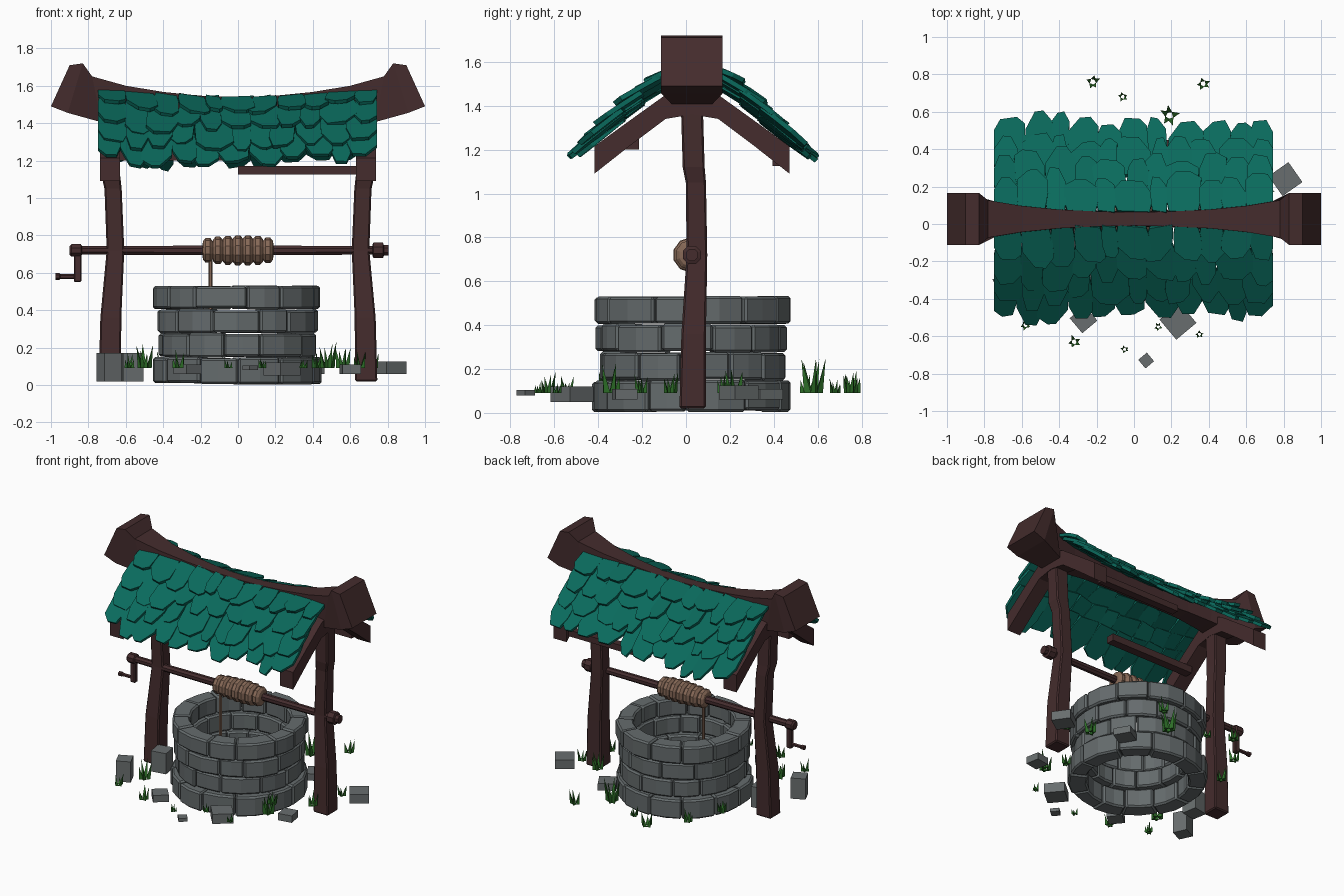
import bpy, bmesh, math, random
from mathutils import Vector, Matrix

if "Cube" in bpy.data.objects:
    bpy.data.objects.remove(bpy.data.objects["Cube"])

random.seed(4)
R = random.uniform
CY = 0.027  # y of the well's middle line


def mat(name, col):
    m = bpy.data.materials.new(name)
    m.diffuse_color = (*col, 1)
    m.use_nodes = True
    m.node_tree.nodes["Principled BSDF"].inputs["Base Color"].default_value = m.diffuse_color
    return m


WOOD = mat("dark wood", (0.058, 0.025, 0.026))
TEAL = mat("teal shingle", (0.003, 0.143, 0.107))
STONE = mat("well stone", (0.13, 0.148, 0.152))
ROCK = mat("loose rock", (0.14, 0.155, 0.157))
ROPE = mat("rope", (0.24, 0.14, 0.095))
GRASS = mat("grass", (0.025, 0.15, 0.02))


def loft(bm, rings):
    """Skin equal-length rings of points and cap both ends."""
    vs = [[bm.verts.new(p) for p in r] for r in rings]
    n = len(vs[0])
    for a, b in zip(vs, vs[1:]):
        for i in range(n):
            j = (i + 1) % n
            bm.faces.new((a[i], a[j], b[j], b[i]))
    bm.faces.new(vs[0][::-1])
    bm.faces.new(vs[-1])


def finish(name, bm, m, bevel=0):
    bmesh.ops.recalc_face_normals(bm, faces=bm.faces)
    me = bpy.data.meshes.new(name)
    bm.to_mesh(me)
    bm.free()
    me.materials.append(m)
    ob = bpy.data.objects.new(name, me)
    bpy.context.collection.objects.link(ob)
    if bevel:
        b = ob.modifiers.new("bevel", 'BEVEL')
        b.width, b.segments = bevel, 1
    return ob


def part(name, rings, m, bevel=0):
    bm = bmesh.new()
    loft(bm, rings)
    return finish(name, bm, m, bevel)


def lathe_x(name, profile, m, sides=8, y=CY, z=0.72):
    """Turned part along x from (x, radius) pairs."""
    part(name, [[(x, y + r * math.cos(2 * math.pi * (k + .5) / sides),
                  z + r * math.sin(2 * math.pi * (k + .5) / sides)) for k in range(sides)]
                for x, r in profile], m)


def box(name, x0, x1, y0, y1, z0, z1, m, bevel=0):
    part(name, [[(x0, y0, z), (x1, y0, z), (x1, y1, z), (x0, y1, z)] for z in (z0, z1)], m, bevel)


# sagging ridge beam with flared ends: (bottom x, z, half width, top x, z, half width)
half = [(-1, 1.49, .14, -.90, 1.71, .14), (-.91, 1.455, .14, -.83, 1.72, .14),
        (-.73, 1.405, .09, -.78, 1.65, .10), (-.58, 1.42, .07, -.6, 1.60, .07),
        (-.40, 1.43, .055, -.40, 1.567, .05), (-.2, 1.425, .045, -.2, 1.547, .04),
        (0, 1.42, .04, 0, 1.54, .036)]
full = half + [(-a, b, c, -d, e, f) for a, b, c, d, e, f in half[-2::-1]]
part("ridge_beam", [[(a, CY - c, b), (a, CY + c, b), (d, CY + f, e), (d, CY - f, e)]
                    for a, b, c, d, e, f in full], WOOD)

# posts and rafters on both sides
for s, side in ((-1, "left"), (1, "right")):
    secs = [(.02, .685, .03, .06), (.36, .68, .035, .056), (.72, .655, .05, .047),
            (1.05, .668, .045, .046), (1.12, .68, .035, .05), (1.46, .685, .025, .05)]
    part(side + "_post", [[(s * cx - h, cy - h, z), (s * cx + h, cy - h, z),
                           (s * cx + h, cy + h, z), (s * cx - h, cy + h, z)]
                          for z, cx, cy, h in secs], WOOD, .008)
    for t, face in ((-1, "front"), (1, "back")):
        secs = [(0, 1.36, 1.50), (.12, 1.34, 1.45), (.28, 1.22, 1.335), (.445, 1.09, 1.215)]
        part(f"{side}_{face}_rafter",
             [[(s * .685 - .053, CY + t * d, a), (s * .685 + .053, CY + t * d, a),
               (s * .685 + .053, CY + t * d, b), (s * .685 - .053, CY + t * d, b)]
              for d, a, b in secs], WOOD)

# half-length purlins under the eaves
box("front_purlin", -.68, 0, -.275, -.215, 1.20, 1.25, WOOD)
box("back_purlin", 0, .64, .395, .45, 1.125, 1.17, WOOD)


# roof shingles
def roof_z(x, d):
    pts = [(0, 1.60), (.1, 1.55), (.2, 1.48), (.32, 1.375), (.42, 1.275), (.5, 1.19), (.7, 1.05)]
    for (a, za), (b, zb) in zip(pts, pts[1:]):
        if d <= b:
            break
    return za + (zb - za) * (d - a) / (b - a) - .06 * (1 - (x / .75) ** 2)


for t, face in ((-1, "front"), (1, "back")):
    bm = bmesh.new()
    for row, bottom in enumerate((.485, .4, .3, .2)):
        n = 11
        edges = [-.745 + 1.485 * (k + (R(-.25, .25) if 0 < k < n else 0)) / n for k in range(n + 1)]
        for k in range(n):
            cx, w = (edges[k] + edges[k + 1]) / 2, edges[k + 1] - edges[k] + .008
            d1 = bottom + R(-.025, .02) + (.035 if abs(cx + .45) < .12 else 0)
            d0 = max(.03, bottom - .18)
            L = d1 - d0
            tw, lift, lean = R(-.012, .012), R(.025, .045), R(-.15, .15)
            outline = [(-.42, 0), (.42, 0), (.5, .3), (.5, R(.6, .85)), (R(.12, .32), 1),
                       (R(-.32, -.12), 1), (-.5, R(.6, .85)), (-.5, .3)]
            z0, z1 = roof_z(cx, d0), roof_z(cx, d1)
            slope = Vector((0, t * L, z1 - z0))
            nrm = Vector((1, 0, 0)).cross(slope).normalized()
            nrm *= 1 if nrm.z > 0 else -1
            sag = .16 * cx / .75  # follow the sag across the roof
            rings = []
            for th in (0, .022):
                ring = []
                for u, v in outline:
                    side = 0 if abs(cx) > .6 else lean * v * w
                    p = Vector((cx + u * w + side, CY + t * d0, z0 + u * w * sag))
                    ring.append(p + slope * (v + u * lean * .8) + nrm * (th + lift * v + tw * u))
                rings.append(ring)
            loft(bm, rings)
    finish(face + "_shingles", bm, TEAL)

# windlass axle, collar, crank and handle
lathe_x("axle", [(-.88, .024), (-.3, .027), (.3, .027), (.76, .024)], WOOD)
lathe_x("axle_end_right", [(.72, .036), (.725, .045), (.775, .045), (.78, .03), (.805, .03)], WOOD)
lathe_x("axle_end_left", [(-.9, .026), (-.89, .036), (-.84, .036), (-.835, .026)], WOOD)
box("crank_arm", -.877, -.837, CY - .018, CY + .018, .55, .75, WOOD, .006)
lathe_x("crank_handle", [(-.975, .018), (-.955, .018), (-.95, .013), (-.85, .013)], WOOD, 6, z=.58)

# rope coil and hanging rope
coil = [(-.19, .03)]
for k in range(7):
    x, r = -.187 + k * .0535, (.066, .073, .077, .08, .08, .077, .068)[k]
    coil += [(x, r - .016), (x + .014, r), (x + .038, r), (x + .052, r - .016)]
lathe_x("rope_coil", coil + [(.19, .03)], ROPE, 10, y=.02)
part("hanging_rope", [[(-.147 + .011 * math.cos(a * math.pi / 3), .01 + .011 * math.sin(a * math.pi / 3), z)
                       for a in range(6)] for z in (.3, .7)], ROPE)

# well: four courses of curved bricks
for row, (z0, z1, ro) in enumerate(((.01, .145, .452), (.15, .274, .42), (.28, .402, .432), (.408, .528, .445))):
    bm = bmesh.new()
    n, a = 12, row * .37
    cuts = [a + 2 * math.pi * (k + R(-.15, .15)) / n for k in range(n)]
    cuts.append(cuts[0] + 2 * math.pi)
    for k in range(n):
        a0, a1 = cuts[k] + .003, cuts[k + 1] - .003
        o, i = ro + R(-.006, .01), ro - .115 + R(-.008, .008)
        lo, hi = z0 + R(-.006, .004), z1 + R(-.004, .006)
        rings = []
        for f in (0, .5, 1):
            c, s = math.cos(a0 + (a1 - a0) * f), math.sin(a0 + (a1 - a0) * f)
            q = R(-.006, .006)
            rings.append([(r * c - .004, r * s + CY, z) for r, z in
                          ((i, lo), (o + q, lo), (o + q, hi), (i, hi))])
        loft(bm, rings)
    finish(f"stone_course_{row + 1}", bm, STONE, .011)

# loose stones: x, y, size, z range, angle
for k, (x, y, w, z0, z1, ang) in enumerate((
        (.81, .24, .13, .06, .125, 35), (-.27, -.51, .105, .06, .11, 40), (.235, -.52, .14, .05, .12, 40),
        (.065, -.73, .06, .08, .105, 40), (.6, -.28, .1, .06, .11, 10), (.38, .36, .12, .06, .11, 30),
        (-.69, -.32, .1, .02, .17, 25), (-.57, -.06, .11, .02, .17, 10))):
    c, s = math.cos(math.radians(ang)), math.sin(math.radians(ang))
    part(f"loose_stone_{k + 1}", [[(x + (u * c - v * s) * w / 2, y + (u * s + v * c) * w / 2, z)
                                   for u, v in ((-1, -1), (1, -1), (1, 1), (-1, 1))]
                                  for z in (z0, z1)], ROCK)

# grass tufts: x, y, blade height
bm = bmesh.new()
for x, y, h in ((-.22, .76, .12), (-.06, .68, .07), (.19, .58, .16), (.37, .75, .11), (-.4, .55, .1),
                (-.58, -.54, .08), (-.32, -.63, .1), (-.05, -.67, .05), (.13, -.55, .05), (.35, -.59, .05),
                (-.5, -.36, .14), (.48, -.34, .14), (.42, -.2, .09), (.56, .22, .13), (.65, -.07, .1),
                (.72, .17, .08), (-.5, .3, .1)):
    for k in range(5):
        a = k * 2.4 + x * 9
        r, hh = .005 + .09 * h, h * R(.5, 1.05)
        bx, by = x + r * 1.3 * math.cos(a), y + r * 1.3 * math.sin(a)
        base = [bm.verts.new((bx + r * math.cos(a + q * 2.094), by + r * math.sin(a + q * 2.094), .09))
                for q in range(3)]
        tip = bm.verts.new((bx + .2 * hh * math.cos(a), by + .2 * hh * math.sin(a), .09 + hh))
        for q in range(3):
            bm.faces.new((base[q], base[(q + 1) % 3], tip))
        bm.faces.new(base[::-1])
finish("grass_tufts", bm, GRASS)
